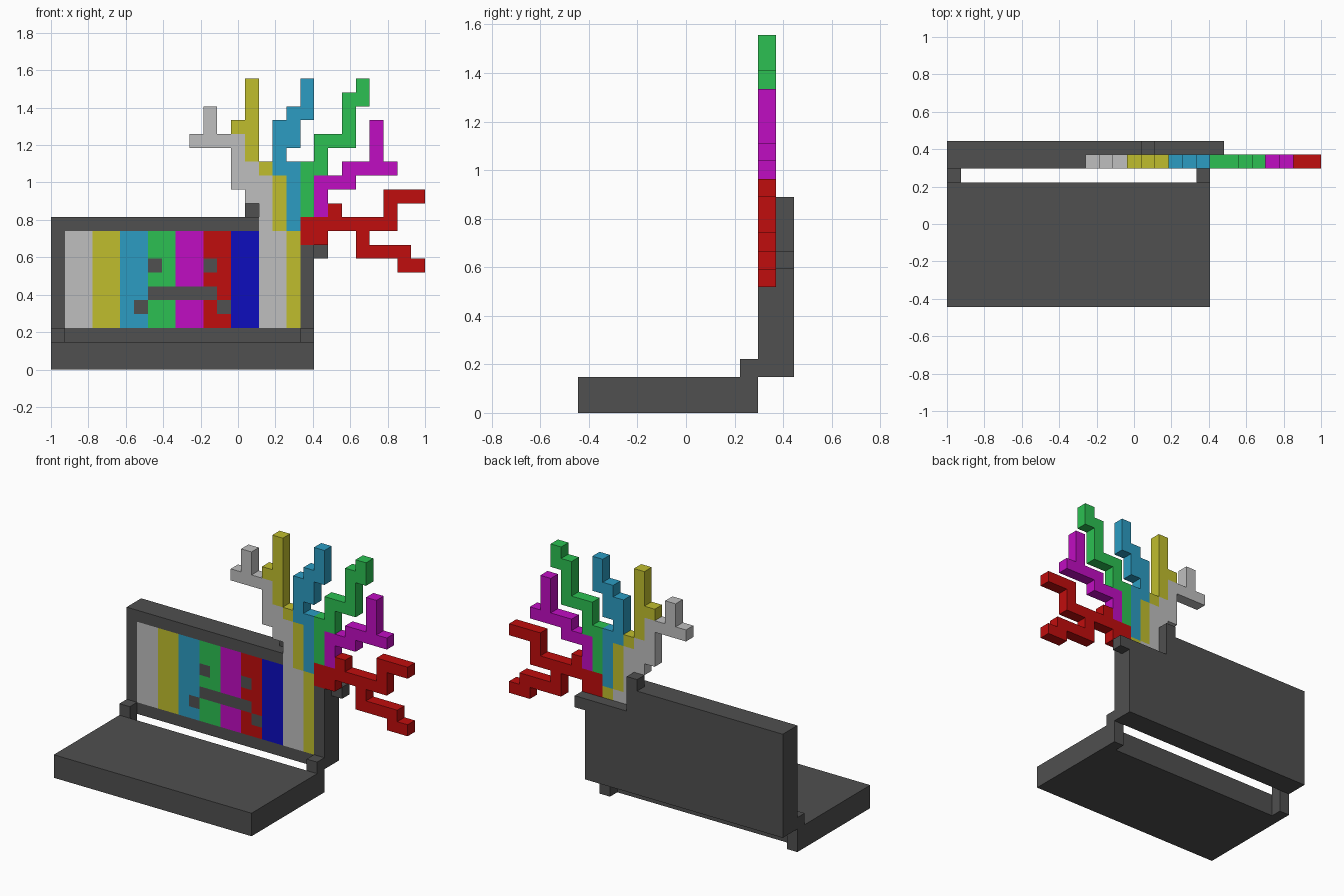
import bpy, bmesh

cube = bpy.data.objects.get("Cube")
if cube:
    bpy.data.objects.remove(cube, do_unlink=True)

U = 2 / 27          # one block of the grid


def material(name, r, g, b):
    m = bpy.data.materials.new(name)
    m.use_nodes = True
    m.diffuse_color = (r, g, b, 1)
    m.node_tree.nodes["Principled BSDF"].inputs["Base Color"].default_value = (r, g, b, 1)
    return m


DARK = material("dark grey", 0.08, 0.08, 0.08)
LIGHT = material("light grey", 0.52, 0.52, 0.52)
YELLOW = material("yellow", 0.527, 0.515, 0.027)
CYAN = material("cyan", 0.025, 0.332, 0.54)
GREEN = material("green", 0.025, 0.527, 0.084)
MAGENTA = material("magenta", 0.527, 0.004, 0.54)
RED = material("red", 0.527, 0.004, 0.004)
BLUE = material("blue", 0.004, 0.004, 0.515)


def cells_of(rects):
    """Grid cells covered by (first column, first row, last column, last row)."""
    return {(c, r) for c0, r0, c1, r1 in rects
            for c in range(c0, c1 + 1) for r in range(r0, r1 + 1)}


def slab(name, mat, rects, y0, y1, skip=()):
    """Block outline in the xz plane, given thickness from layer y0 to y1."""
    cells = cells_of(rects) - set(skip)
    bm = bmesh.new()
    cache = {}

    def vert(c, y, r):
        if (c, y, r) not in cache:
            cache[c, y, r] = bm.verts.new((c * U - 1, (y - 6) * U, r * U))
        return cache[c, y, r]

    for c, r in cells:
        ring = [(c, r), (c + 1, r), (c + 1, r + 1), (c, r + 1)]
        bm.faces.new([vert(a, y0, b) for a, b in ring])
        bm.faces.new([vert(a, y1, b) for a, b in reversed(ring)])
        # Side walls only where the outline ends
        for i, (dc, dr) in enumerate([(0, -1), (1, 0), (0, 1), (-1, 0)]):
            if (c + dc, r + dr) not in cells:
                (a, b), (d, e) = ring[i], ring[(i + 1) % 4]
                bm.faces.new([vert(d, y0, e), vert(a, y0, b), vert(a, y1, b), vert(d, y1, e)])
    # Merge the flat cells into clean faces
    bmesh.ops.dissolve_limit(bm, angle_limit=0.01, verts=bm.verts[:], edges=bm.edges[:])
    me = bpy.data.meshes.new(name)
    bm.to_mesh(me)
    bm.free()
    me.materials.append(mat)
    ob = bpy.data.objects.new(name, me)
    bpy.context.collection.objects.link(ob)
    return ob


# Keyboard base and the two hinges
slab("base", DARK, [(0, 0, 18, 1)], 0, 9)
for side, col in (("right", 0), ("left", 18)):
    slab("hinge_" + side, DARK, [(col, 0, col, 2)], 9, 10)

# Back of the lid, broken open at the upper corner
slab("lid_back", DARK, [(0, 2, 18, 8), (0, 9, 14, 10), (14, 11, 14, 11), (19, 8, 19, 8)], 11, 12)

# Rim around the screen
for name, rect in (("bottom", (0, 2, 18, 2)), ("right", (0, 3, 0, 9)),
                   ("left", (18, 3, 18, 8)), ("top", (0, 10, 14, 10))):
    slab("rim_" + name, DARK, [rect], 10, 11)

# Sad face on the screen: eyes, mouth, mouth corners
face_rects = [(7, 7, 7, 7), (11, 7, 11, 7), (7, 5, 11, 5), (6, 4, 6, 4), (12, 4, 12, 4)]
face_cells = cells_of(face_rects)
slab("screen_face", DARK, face_rects, 10, 11)

# Colour bars
bars = [LIGHT, YELLOW, CYAN, GREEN, MAGENTA, RED, BLUE, LIGHT, YELLOW]
for i, mat in enumerate(bars):
    first = 1 + 2 * i
    slab("screen_bar_%d" % (i + 1), mat, [(first, 3, min(first + 1, 17), 9)], 10, 11, face_cells)

# Branches bursting out of the broken corner
branches = {
    "light": (LIGHT, [(15, 10, 15, 13), (14, 12, 14, 14), (13, 13, 13, 16),
                      (10, 16, 13, 16), (11, 17, 11, 18)]),
    "yellow": (YELLOW, [(16, 10, 16, 13), (15, 14, 15, 14), (14, 15, 14, 20), (13, 17, 13, 17)]),
    "cyan": (CYAN, [(17, 10, 17, 14), (16, 14, 16, 17), (17, 16, 17, 18), (18, 18, 18, 20)]),
    "green": (GREEN, [(18, 11, 18, 14), (19, 14, 19, 16), (20, 16, 21, 16),
                      (21, 17, 21, 19), (22, 19, 22, 20)]),
    "magenta": (MAGENTA, [(19, 11, 19, 13), (20, 13, 21, 13), (21, 14, 24, 14), (23, 15, 23, 17)]),
    "red": (RED, [(18, 9, 19, 10), (20, 10, 24, 10), (20, 11, 20, 11), (24, 11, 24, 12),
                  (25, 12, 26, 12), (22, 8, 22, 9), (23, 8, 25, 8), (25, 7, 26, 7)]),
}
for name, (mat, rects) in branches.items():
    slab("branch_" + name, mat, rects, 10, 11)
